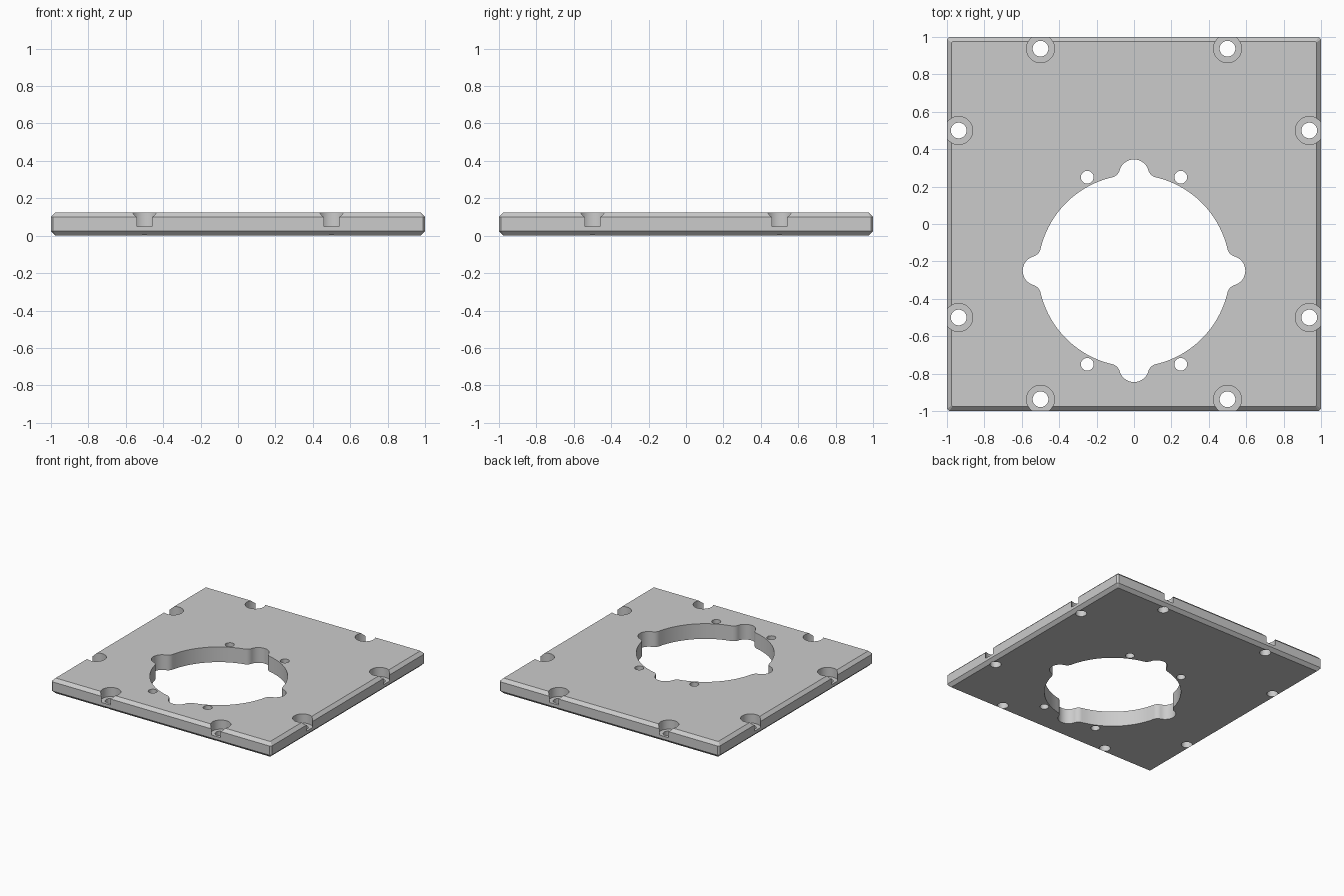
import bpy, bmesh
from math import sin, cos, pi, acos, atan2
from mathutils import Vector

if "Cube" in bpy.data.objects:
    bpy.data.objects.remove(bpy.data.objects["Cube"])


def loft(bm, rings):
    """Closed solid from a stack of equal-length (points, z) rings."""
    loops = [[bm.verts.new((x, y, z)) for x, y in pts] for pts, z in rings]
    n = len(loops[0])
    for a, b in zip(loops, loops[1:]):
        for i in range(n):
            j = (i + 1) % n
            bm.faces.new((a[i], a[j], b[j], b[i]))
    bm.faces.new(loops[0][::-1])
    bm.faces.new(loops[-1])


def make(name, bm):
    bmesh.ops.recalc_face_normals(bm, faces=bm.faces)
    me = bpy.data.meshes.new(name)
    bm.to_mesh(me)
    bm.free()
    ob = bpy.data.objects.new(name, me)
    bpy.context.collection.objects.link(ob)
    return ob


def octagon(s, c):
    """Square of half size s with corners cut by c."""
    return [(s, -s + c), (s, s - c), (s - c, s), (-s + c, s),
            (-s, s - c), (-s, -s + c), (-s + c, -s), (s - c, -s)]


def circle(x, y, r, n=48):
    return [(x + r * cos(2 * pi * i / n), y + r * sin(2 * pi * i / n)) for i in range(n)]


def arc(c, r, a0, a1, n):
    return [c + Vector((cos(a0 + (a1 - a0) * i / n), sin(a0 + (a1 - a0) * i / n))) * r
            for i in range(n + 1)]


# Plate with chamfered edges
T, CH = 0.125, 0.025
bm = bmesh.new()
loft(bm, [(octagon(1 - CH, 0.004), 0), (octagon(1, 0.012), CH),
          (octagon(1, 0.012), T - CH), (octagon(1 - CH, 0.004), T)])
plate = make("plate", bm)

# Large opening: circle with four filleted lobes
R, r, f, d = 0.513, 0.08, 0.055, 0.515
th = acos(((R + f) ** 2 + d ** 2 - (r + f) ** 2) / (2 * (R + f) * d))
fc = Vector((cos(th), sin(th))) * (R + f)
lobe = Vector((d, 0))
to_fillet = fc - lobe
la = atan2(to_fillet.y, to_fillet.x)
half = arc(lobe, r, 0, la, 12)
half += arc(fc, f, la - pi, th - pi, 10)[1:]
half += arc(Vector((0, 0)), R, th, pi / 4, 14)[1:]
quarter = [Vector((p.x, -p.y)) for p in half[:0:-1]] + half[:-1]
outline = []
for k in range(4):
    c, s = cos(k * pi / 2), sin(k * pi / 2)
    outline += [(p.x * c - p.y * s, p.x * s + p.y * c - 0.25) for p in quarter]

bm = bmesh.new()
loft(bm, [(outline, -0.1), (outline, 0.3)])

# Four small through holes around the opening
for x in (-0.25, 0.25):
    for y in (-0.75, 0.25):
        pts = circle(x, y, 0.034, 32)
        loft(bm, [(pts, -0.1), (pts, 0.3)])

# Eight counterbored edge holes
E, H = 0.9375, 0.5
for sx in (-1, 1):
    for sy in (-1, 1):
        for x, y in ((E * sx, H * sy), (H * sx, E * sy)):
            small, big = circle(x, y, 0.042), circle(x, y, 0.075)
            loft(bm, [(small, -0.1), (small, 0.05), (big, 0.05), (big, 0.3)])
cutter = make("hole_cutter", bm)
cutter.hide_render = True

# Cut the holes and remove the cutter
mod = plate.modifiers.new("holes", 'BOOLEAN')
mod.operation = 'DIFFERENCE'
mod.solver = 'EXACT'
mod.object = cutter
bpy.context.view_layer.objects.active = plate
plate.select_set(True)
cutter.select_set(False)
bpy.ops.object.modifier_apply(modifier=mod.name)
bpy.data.objects.remove(cutter)
bpy.ops.object.shade_smooth_by_angle(angle=0.5)
